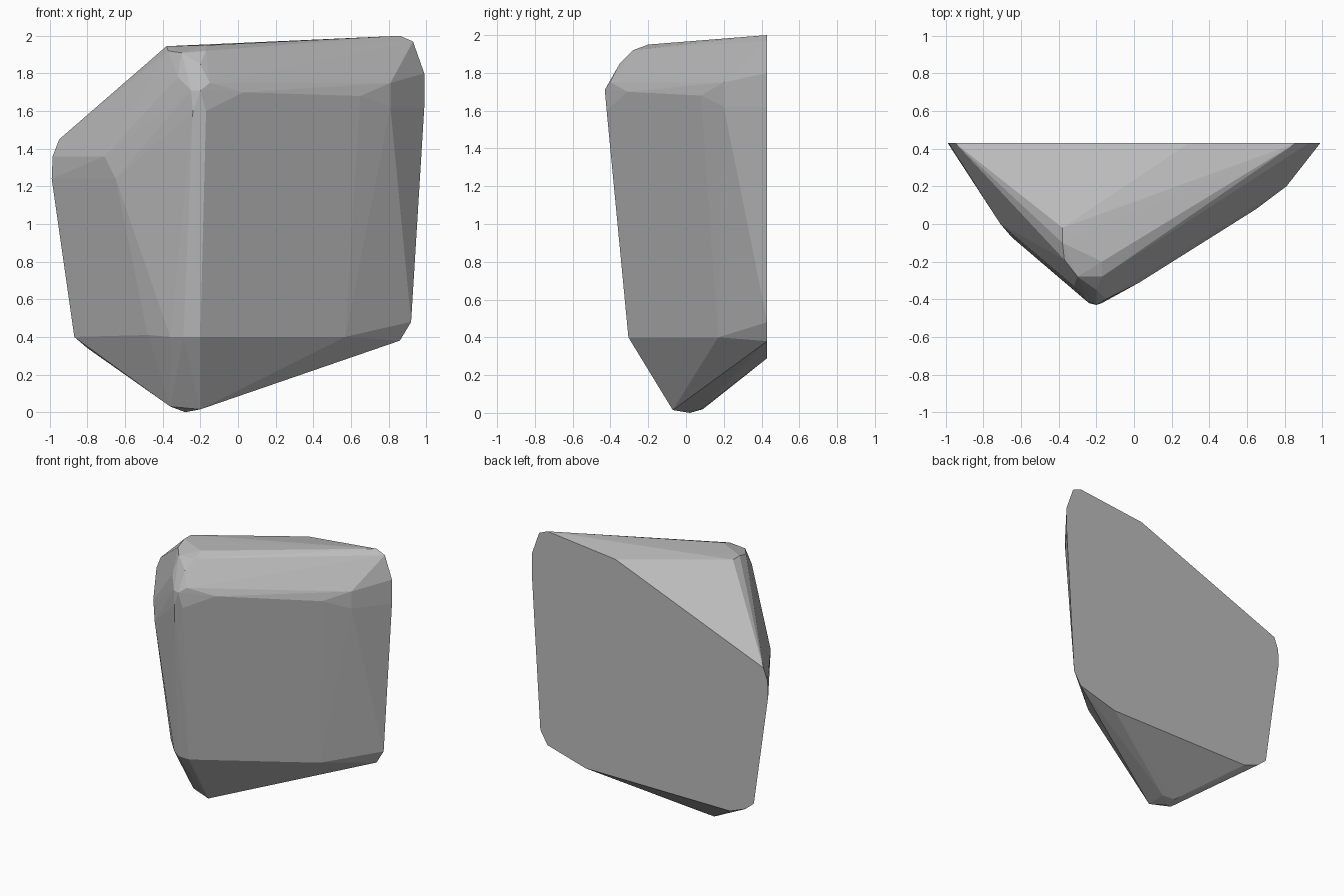
import bpy
import bmesh
import math

default_cube = bpy.data.objects.get("Cube")
if default_cube:
    bpy.data.objects.remove(default_cube, do_unlink=True)


def make_material(name, colour):
    material = bpy.data.materials.new(name)
    material.use_nodes = True
    material.diffuse_color = colour
    shader = material.node_tree.nodes["Principled BSDF"]
    shader.inputs["Base Color"].default_value = colour
    shader.inputs["Roughness"].default_value = 0.9
    return material


def make_hull(name, corners, material):
    """Wrap a convex faceted stone around a handful of corner points."""
    mesh = bpy.data.meshes.new(name)
    bm = bmesh.new()
    for corner in corners:
        bm.verts.new(corner)
    hull = bmesh.ops.convex_hull(bm, input=bm.verts[:])
    spare = {g for key in ("geom_interior", "geom_unused") for g in hull[key]}
    loose = [g for g in spare if isinstance(g, bmesh.types.BMVert) and g.is_valid]
    bmesh.ops.delete(bm, geom=loose, context="VERTS")
    # Merge nearly flat triangles into broad facets
    bmesh.ops.dissolve_limit(bm, angle_limit=math.radians(1),
                             verts=bm.verts[:], edges=bm.edges[:])
    bmesh.ops.recalc_face_normals(bm, faces=bm.faces[:])
    bm.to_mesh(mesh)
    bm.free()
    mesh.materials.append(material)
    stone = bpy.data.objects.new(name, mesh)
    bpy.context.collection.objects.link(stone)
    return stone


# Flat cut back: outline in x, z
BACK = 0.43
back_outline = [
    (0.86, 2), (0.93, 1.97), (0.99, 1.8), (0.99, 1.62), (0.92, 0.48),
    (0.86, 0.38), (0.54, 0.29), (-0.67, 0.29), (-0.8, 0.34), (-0.87, 0.4),
    (-0.99, 1.24), (-0.985, 1.36), (-0.95, 1.45), (0.29, 1.94),
]
back_cut = [(x, BACK, z) for x, z in back_outline]

# Blunt tip the stone stands on
bottom_tip = [
    (-0.2, -0.07, 0.015), (-0.36, -0.02, 0.03), (-0.28, 0.02, 0),
    (-0.3, 0.09, 0.02), (-0.2, 0.08, 0.02),
]

# Worn front ridge, from its foot to its nose
front_ridge = [
    (-0.2, -0.305, 0.4), (-0.29, -0.3, 0.4), (-0.36, -0.25, 0.4),
    (-0.24, -0.42, 1.6), (-0.17, -0.42, 1.6), (-0.2, -0.43, 1.71),
    (-0.25, -0.41, 1.71), (-0.15, -0.4, 1.75), (0.03, -0.31, 1.7),
]

# Rounded crown above the ridge
crown = [
    (-0.38, -0.02, 1.945), (-0.38, -0.1, 1.945), (-0.37, -0.19, 1.92),
    (-0.3, -0.28, 1.91), (-0.17, -0.28, 1.92), (-0.17, -0.2, 1.95),
    (-0.2, -0.35, 1.85), (-0.32, -0.33, 1.78),
]

# Shoulders where the two front faces turn towards the back
left_side = [(0.65, 0.08, 1.68), (0.81, 0.2, 1.75), (0.81, 0.2, 1.62),
             (0.57, 0.17, 0.4)]
right_side = [(-0.71, 0, 1.36), (-0.65, -0.07, 1.24), (-0.48, -0.12, 0.41)]

stone_grey = make_material("stone grey", (0.5, 0.5, 0.5, 1))
make_hull("rock", back_cut + bottom_tip + front_ridge + crown
          + left_side + right_side, stone_grey)
